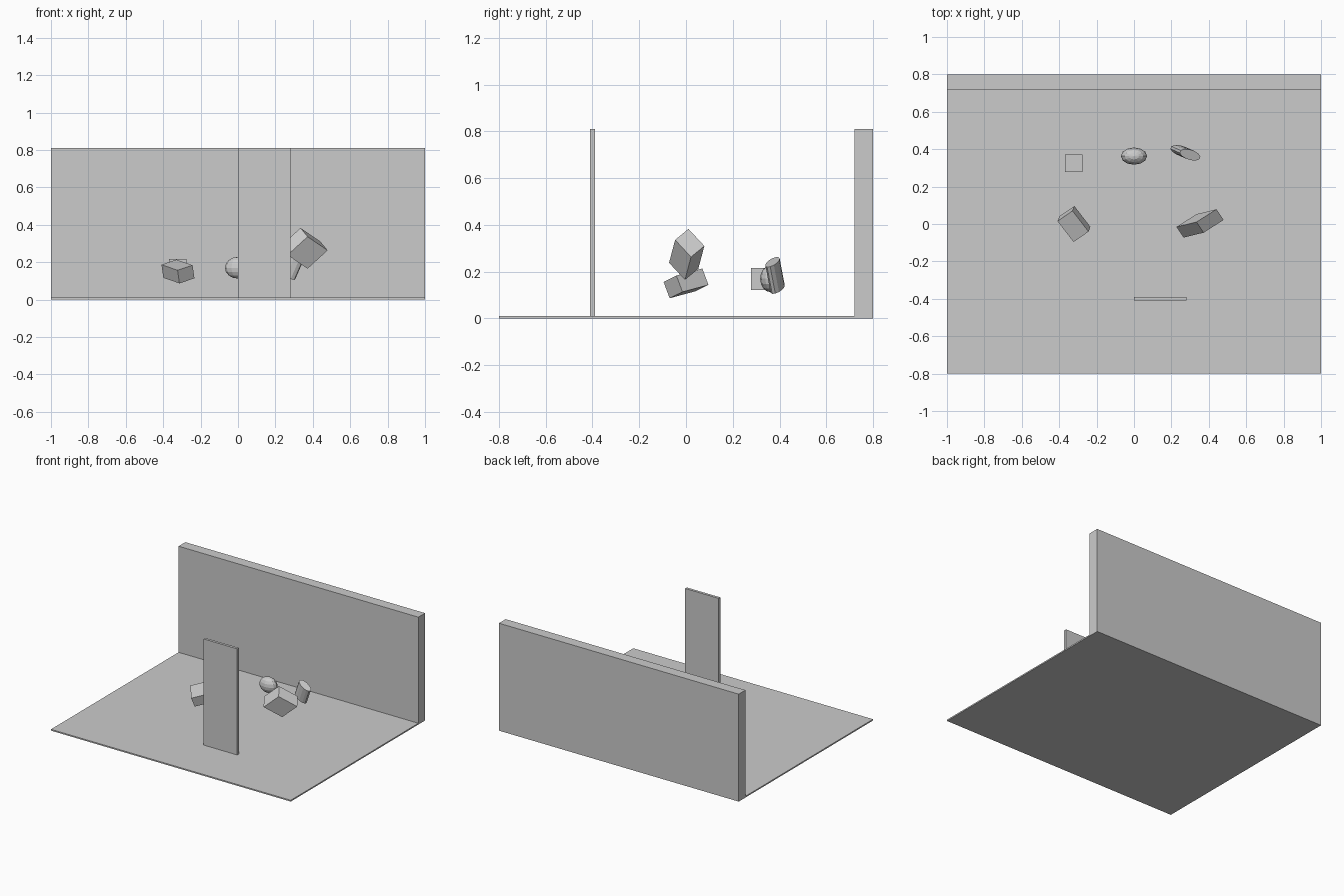
import bpy
import bmesh
import math
from mathutils import Vector, Matrix

if "Cube" in bpy.data.objects:
    bpy.data.objects.remove(bpy.data.objects["Cube"])

grey = bpy.data.materials.new("plain_grey")
grey.diffuse_color = (0.6, 0.6, 0.6, 1)
grey.use_nodes = True
grey.node_tree.nodes["Principled BSDF"].inputs["Base Color"].default_value = grey.diffuse_color


def finish(name, bm):
    bmesh.ops.recalc_face_normals(bm, faces=bm.faces)
    mesh = bpy.data.meshes.new(name)
    bm.to_mesh(mesh)
    bm.free()
    mesh.materials.append(grey)
    obj = bpy.data.objects.new(name, mesh)
    bpy.context.collection.objects.link(obj)
    return obj


def frame(center, a, b, c):
    """Matrix whose axes are the three given edge vectors."""
    m = Matrix((a, b, c)).transposed().to_4x4()
    m.translation = Vector(center)
    return m


def block(name, center, a, b, c):
    bm = bmesh.new()
    bmesh.ops.create_cube(bm, size=1, matrix=frame(center, a, b, c))
    return finish(name, bm)


def box(name, lo, hi):
    lo, hi = Vector(lo), Vector(hi)
    d = hi - lo
    return block(name, (lo + hi) / 2, (d.x, 0, 0), (0, d.y, 0), (0, 0, d.z))


# Floor, back wall and thin standing panel
box("floor", (-1, -0.8, 0), (1, 0.8, 0.01))
box("back_wall", (-1, 0.72, 0.005), (1, 0.8, 0.81))
box("standing_panel", (0, -0.41, 0.005), (0.28, -0.39, 0.81))

# Floating blocks: one upright, two tumbled
box("upright_cube", (-0.369, 0.278, 0.122), (-0.275, 0.372, 0.216))
block("tumbled_box", (-0.321, 0, 0.15),
      (0.08, 0.055, 0.027), (-0.086, 0.111, 0.03), (-0.01, -0.026, 0.07))
block("slanted_block", (0.353, 0.003, 0.274),
      (-0.038, 0.057, 0.047), (-0.107, -0.068, 0.073), (-0.107, -0.026, -0.098))

# Flattened ball
bm = bmesh.new()
bmesh.ops.create_uvsphere(bm, u_segments=12, v_segments=8, radius=1,
                          matrix=frame((0, 0.363, 0.17), (0.07, 0, 0),
                                       (0, 0.046, 0), (0, 0, 0.058)))
finish("ball", bm)

# Leaning oval cylinder
bm = bmesh.new()
bmesh.ops.create_cone(bm, cap_ends=True, segments=12, radius1=1, radius2=1, depth=1,
                      matrix=frame((0.275, 0.381, 0.184), (0.055, -0.01, -0.02),
                                   (-0.005, 0.029, 0.008), (0.05, -0.022, 0.115)))
finish("leaning_cylinder", bm)
